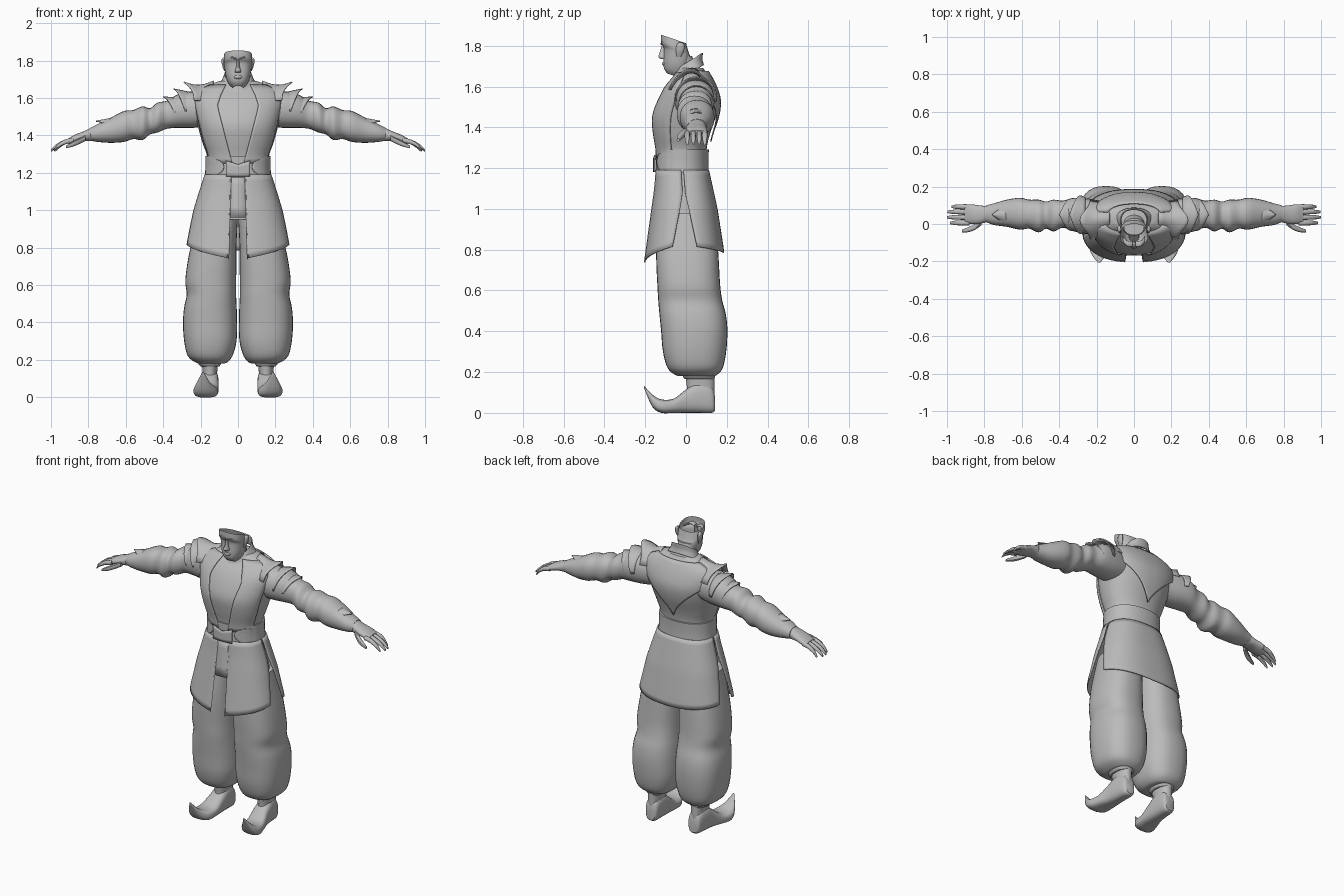
import bpy, bmesh, math
from math import sin, cos, pi, radians

cube = bpy.data.objects.get("Cube")
if cube:
    bpy.data.objects.remove(cube, do_unlink=True)

grey = bpy.data.materials.new("plain_grey")
grey.use_nodes = True
grey.diffuse_color = (0.5, 0.5, 0.5, 1)
grey.node_tree.nodes["Principled BSDF"].inputs["Base Color"].default_value = (0.5, 0.5, 0.5, 1)


def finish(name, verts, faces, mirror=False, thick=0):
    me = bpy.data.meshes.new(name)
    me.from_pydata(verts, [], faces)
    bm = bmesh.new()
    bm.from_mesh(me)
    bmesh.ops.recalc_face_normals(bm, faces=bm.faces)
    bm.to_mesh(me)
    bm.free()
    me.materials.append(grey)
    ob = bpy.data.objects.new(name, me)
    bpy.context.collection.objects.link(ob)
    bpy.ops.object.select_all(action='DESELECT')
    ob.select_set(True)
    bpy.context.view_layer.objects.active = ob
    bpy.ops.object.shade_smooth_by_angle(angle=radians(40))
    if thick:
        mod = ob.modifiers.new("thickness", 'SOLIDIFY')
        mod.thickness, mod.offset = thick, 0
    if mirror:
        ob.modifiers.new("mirror", 'MIRROR').use_mirror_merge = False


def blend(rings, steps):
    """Smoothly interpolate between ring rows."""
    out = []
    for i in range(len(rings) - 1):
        r = [rings[max(0, min(len(rings) - 1, i + k))] for k in (-1, 0, 1, 2)]
        for s in range(steps):
            t = s / steps
            out.append([b + t * (c - a) / 2 + t * t * (a - 2.5 * b + 2 * c - d / 2)
                        + t ** 3 * (1.5 * (b - c) + (d - a) / 2) for a, b, c, d in zip(*r)])
    return out + [list(rings[-1])]


def curve(c, p):
    return math.copysign(abs(c) ** (2 / p), c)


def loft(name, axis, rings, n=28, steps=4, p=2.2, tilt=0, caps=True, mirror=False, thick=0):
    """Rings are (position, low and high of 1st cross axis, low and high of 2nd)."""
    rows = blend(rings, steps)
    verts, faces = [], []
    for t, a0, a1, b0, b1 in rows:
        for k in range(n):
            w = 2 * pi * k / n
            a = (a0 + a1) / 2 + (a1 - a0) / 2 * curve(cos(w), p)
            db = (b1 - b0) / 2 * curve(sin(w), p)
            b, q = (b0 + b1) / 2 + db, t + tilt * db
            verts.append({'x': (q, a, b), 'y': (a, q, b), 'z': (a, b, q)}[axis])
    for i in range(len(rows) - 1):
        for k in range(n):
            m = (k + 1) % n
            faces.append((i * n + k, i * n + m, i * n + n + m, i * n + n + k))
    if caps:
        faces += [tuple(range(n)), tuple(range(len(verts) - n, len(verts)))]
    finish(name, verts, faces, mirror, thick)


def sheet(name, fn, nu, nv, mirror=False):
    verts = [fn(u / nu, v / nv) for v in range(nv + 1) for u in range(nu + 1)]
    w = nu + 1
    faces = [(v * w + u, v * w + u + 1, v * w + w + u + 1, v * w + w + u)
             for v in range(nv) for u in range(nu)]
    finish(name, verts, faces, mirror, .006)


def lerp(a, b, t):
    return a + (b - a) * t


def table(points, z):
    """Piecewise linear lookup, points sorted by rising key."""
    for (a, x), (b, y) in zip(points, points[1:]):
        if z <= b:
            return lerp(x, y, max(0, (z - a) / (b - a)))
    return points[-1][1]


# Torso
body = [(1.15, .17, -.135, .10), (1.28, .165, -.14, .10), (1.36, .19, -.155, .115),
        (1.45, .215, -.165, .145), (1.53, .235, -.14, .155), (1.6, .245, -.1, .135),
        (1.65, .205, -.055, .11), (1.69, .1, -.03, .085)]
loft("torso", 'z', [(z, -w, w, f, b) for z, w, f, b in body], 40)
body_rows = blend(body, 4)


def width(z):
    return table([(r[0], r[1]) for r in body_rows], z)


def on_body(x, z, side, off):
    w, f, b = (table([(r[0], r[k]) for r in body_rows], z) for k in (1, 2, 3))
    s = max(0, 1 - min(1, abs(x) / w) ** 2.2) ** (1 / 2.2)
    return (x, (f + b) / 2 + side * ((b - f) / 2 * s + off), z)


# Vest fronts with curved lapel edge, pointed back panel, shoulder wings
lapel = [(1.25, .03), (1.4, .07), (1.56, .11), (1.62, .09), (1.68, .06)]


def vest_front(u, v):
    z = lerp(1.25, 1.67, v)
    return on_body(lerp(table(lapel, z), width(z) * .95, u), z, -1, .008)


def vest_back(u, v):
    x = 2 * u - 1
    z = lerp(1.33 + .24 * abs(x) ** .8, 1.675, v)
    return on_body(x * width(z) * .97, z, 1, .014)


def shoulder_wing(u, v):
    s = max(0, sin(pi * u))
    x = lerp(.13, .235 + .055 * s ** 2, v)
    y = lerp(-.085, .125, u)
    return (x, lerp(y * .75 + .015, y, v), 1.585 + s ** .8 * lerp(.105, .1, v) - .02 * sin(pi * v) * s)


sheet("vest_front", vest_front, 10, 16, True)
sheet("vest_back", vest_back, 24, 14)
sheet("shoulder_wing", shoulder_wing, 12, 6, True)

# Standing collar, neck and open-topped head
loft("collar", 'z', [(1.655, -.105, .105, -.075, .085), (1.69, -.083, .083, -.06, .078),
                     (1.725, -.07, .07, -.045, .08)], tilt=.62, caps=False, thick=.006)
loft("neck", 'z', [(1.62, -.07, .07, -.055, .065), (1.7, -.055, .055, -.06, .045),
                   (1.75, -.055, .055, -.06, .03)])
loft("head", 'z', [(1.655, -.026, .026, -.093, -.04), (1.672, -.046, .046, -.108, -.008),
                   (1.705, -.062, .062, -.11, .01), (1.745, -.07, .07, -.108, .02),
                   (1.77, -.073, .073, -.11, .02), (1.793, -.076, .076, -.122, .012),
                   (1.833, -.074, .074, -.122, 0)], tilt=-.34, caps=False, p=2.4)
loft("nose", 'z', [(1.735, -.014, .014, -.122, -.09), (1.745, -.016, .016, -.136, -.09),
                   (1.77, -.009, .009, -.128, -.09), (1.805, -.007, .007, -.118, -.09)], 12)
loft("lips", 'z', [(1.702, -.016, .016, -.112, -.09), (1.711, -.024, .024, -.118, -.09),
                   (1.72, -.016, .016, -.114, -.09)], 12)
loft("brow", 'x', [(.008, -.125, -.09, 1.802, 1.814), (.035, -.12, -.09, 1.81, 1.824),
                   (.06, -.095, -.06, 1.803, 1.813)], 10, mirror=True)
loft("ear", 'z', [(1.745, .066, .074, -.045, -.025), (1.775, .068, .085, -.05, -.01),
                  (1.805, .07, .088, -.045, -.008), (1.815, .07, .08, -.035, -.02)], 12, mirror=True)

# Belt, with rounded side plates and a front tie
loft("belt", 'z', [(1.175, -.178, .178, -.147, .112), (1.23, -.174, .174, -.148, .11),
                   (1.29, -.174, .174, -.15, .112)], 40)


def belt_plate(u, v):
    c = 2 * v - 1
    x = lerp(.165, .165 - .09 * math.sqrt(max(0, 1 - c * c)), u)
    return on_body(x, 1.23 + .05 * c, -1, .014)


sheet("belt_plate", belt_plate, 8, 12, True)
sheet("belt_tie", lambda u, v: (lerp(-.065, .065, u), -.152 - .006 * sin(pi * u),
                                lerp(1.18, 1.245 + .02 * abs(2 * u - 1), v)), 10, 4)

# Split tunic skirt
skirt = [(.74, .29, -.203, .19), (.82, .278, -.192, .18), (1.0, .236, -.167, .152),
         (1.1, .205, -.153, .13), (1.19, .176, -.146, .11)]


def on_skirt(w, z):
    rx, f, b = (table([(r[0], r[k]) for r in skirt], z) for k in (1, 2, 3))
    return (rx * curve(cos(w), 2.5), (f + b) / 2 + (b - f) / 2 * curve(sin(w), 2.5), z)


def slit(z):
    return .02 + .22 * max(0, 1.07 - z) / .25


def skirt_front(u, v):
    z = lerp(1.19, lerp(.815, .737, u), v)
    x, y, z = on_skirt(-lerp(slit(z), pi / 2, u), z)
    return (lerp(x, max(x, .04 + .012 * v), u ** 3), y, z)


def skirt_back(u, v):
    z = lerp(1.19, .80 - .015 * sin(pi * u) + .015 * abs(2 * u - 1), v)
    return on_skirt(lerp(slit(z), pi - slit(z), u), z)


sheet("skirt_front", skirt_front, 16, 14, True)
sheet("skirt_back", skirt_back, 32, 14)
sheet("skirt_middle", lambda u, v: (lerp(-.055, .055, u), lerp(-.14, -.165, v),
                                    lerp(1.19, .96, v)), 2, 4)
loft("hips", 'z', [(.95, -.2, .2, -.13, .13), (1.08, -.185, .185, -.13, .12),
                   (1.18, -.165, .165, -.13, .1)])

# Baggy trousers
loft("trouser_leg", 'z', [(.18, .09, .2, -.01, .13), (.185, .06, .225, -.05, .15),
                          (.22, .03, .268, -.09, .18), (.3, .008, .288, -.113, .197),
                          (.4, .005, .294, -.122, .203), (.48, .007, .288, -.13, .196),
                          (.55, .01, .274, -.136, .178), (.62, .01, .282, -.14, .168),
                          (.72, .008, .27, -.145, .162), (.82, .008, .25, -.145, .155),
                          (.98, 0, .215, -.13, .13)], 32, p=2.5, mirror=True)
loft("trouser_cuff", 'z', [(.165, .1, .2, -.005, .135), (.18, .09, .212, -.015, .143),
                           (.195, .1, .2, 0, .13)], 24, mirror=True)

# Ankles and curl-toed shoes
loft("ankle", 'z', [(.05, .108, .195, .0, .138), (.12, .112, .188, .005, .14),
                    (.19, .105, .195, -.005, .14)], mirror=True)
loft("shoe", 'y', [(.142, .12, .175, .01, .08), (.125, .108, .19, 0, .13),
                   (.06, .104, .2, 0, .15), (0, .103, .208, 0, .115), (-.06, .105, .225, 0, .07),
                   (-.12, .112, .238, 0, .066), (-.165, .145, .225, .03, .09),
                   (-.207, .182, .192, .125, .135)], 24, p=2.8, mirror=True)

# Sleeves with soft folds
loft("sleeve", 'x', [(.16, -.06, .12, 1.45, 1.62), (.24, -.055, .135, 1.44, 1.635),
                     (.32, -.04, .14, 1.44, 1.62), (.38, -.02, .125, 1.435, 1.585),
                     (.43, -.04, .13, 1.415, 1.575), (.47, -.025, .12, 1.405, 1.545),
                     (.51, -.045, .13, 1.375, 1.555), (.56, -.025, .13, 1.38, 1.535),
                     (.61, -.03, .14, 1.365, 1.53), (.68, -.015, .13, 1.36, 1.495),
                     (.75, -.005, .11, 1.365, 1.46), (.79, .01, .1, 1.372, 1.44)], 24, mirror=True)


# Layered pointed flaps on the upper arm and at the sleeve end
def flap(name, x0, x1, zc, r0, r1, reach):
    def fn(u, v):
        w = lerp(-reach, reach, u)
        point = 1 - .75 * abs(2 * u - 1)
        r = lerp(r0, r1 * (.9 + .1 * point), v)
        return (lerp(x0, x0 + (x1 - x0) * point, v), .05 + r * sin(w), zc + r * cos(w))
    sheet(name, fn, 16, 4, True)


flap("upper_shoulder_flap", .26, .345, 1.54, .09, .108, 1.7)
flap("lower_shoulder_flap", .32, .4, 1.515, .085, .09, 1.5)
flap("sleeve_end_flap", .68, .76, 1.425, .065, .05, .9)

# Hands
loft("palm", 'x', [(.78, .012, .095, 1.368, 1.443), (.83, .0, .1, 1.368, 1.42),
                   (.87, .0, .105, 1.36, 1.405), (.905, .005, .104, 1.352, 1.385)], 18, mirror=True)


def finger(name, path, r):
    rows = []
    for (x, y, z), k in zip(path, (1, 1, .85, .45)):
        rows.append((x, y - r * k, y + r * k, z - r * k, z + r * k))
    loft(name, 'x', rows, 10, 3, mirror=True)


for label, y, tip in (("index", .006, .985), ("middle", .036, 1), ("ring", .065, .998), ("little", .092, .975)):
    finger(label + "_finger", [(.88, y, 1.374), (.92, y, 1.366),
                               (lerp(.92, tip, .6), y, 1.345), (tip, y, 1.318)], .0135)
finger("thumb", [(.815, .01, 1.385), (.85, -.015, 1.368), (.885, -.03, 1.352), (.92, -.038, 1.338)], .016)
